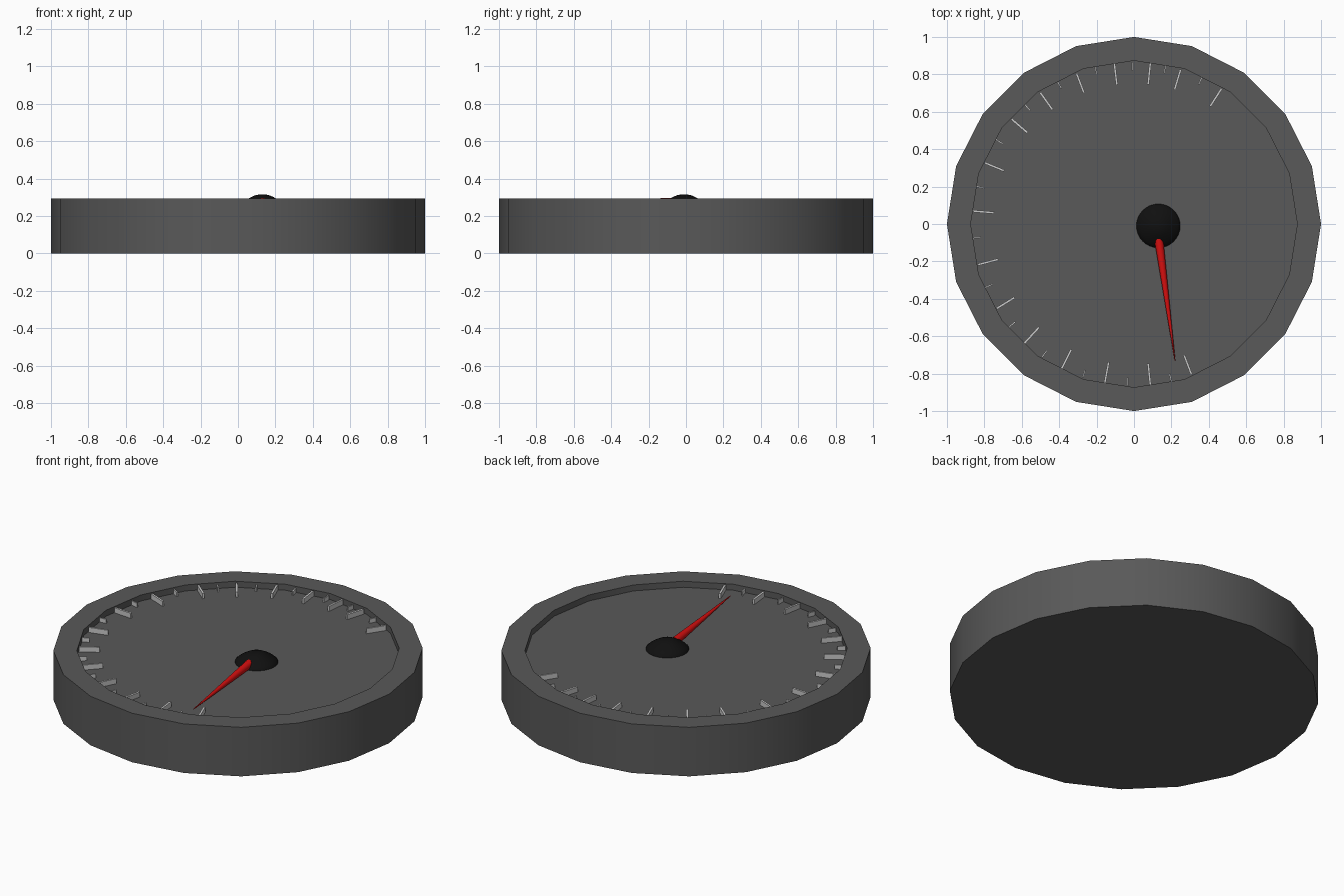
import bpy, bmesh, math
from mathutils import Vector, Matrix

if "Cube" in bpy.data.objects:
    bpy.data.objects.remove(bpy.data.objects["Cube"])

FLOOR = 0.257


def material(name, rgb):
    m = bpy.data.materials.new(name)
    m.diffuse_color = (*rgb, 1)
    m.use_nodes = True
    m.node_tree.nodes["Principled BSDF"].inputs["Base Color"].default_value = m.diffuse_color
    return m


def finish(name, bm, mat=None, smooth=True):
    bmesh.ops.recalc_face_normals(bm, faces=bm.faces)
    me = bpy.data.meshes.new(name)
    bm.to_mesh(me)
    bm.free()
    ob = bpy.data.objects.new(name, me)
    bpy.context.collection.objects.link(ob)
    if mat:
        me.materials.append(mat)
    if smooth:
        bpy.context.view_layer.objects.active = ob
        ob.select_set(True)
        bpy.ops.object.shade_smooth_by_angle(angle=math.radians(35))
        ob.select_set(False)
    return ob


def lathe(name, profile, sides, centre, mat):
    """Revolve (radius, z) points; both ends are capped flat."""
    bm = bmesh.new()
    rings = []
    for r, z in profile:
        rings.append([bm.verts.new((centre[0] + r * math.cos(math.tau * i / sides),
                                    centre[1] + r * math.sin(math.tau * i / sides), z))
                      for i in range(sides)])
    for a, b in zip(rings, rings[1:]):
        for i in range(sides):
            j = (i + 1) % sides
            bm.faces.new((a[i], a[j], b[j], b[i]))
    bm.faces.new(rings[0][::-1])
    bm.faces.new(rings[-1])
    return finish(name, bm, mat)


dark = material("dark_grey", (0.1, 0.1, 0.1))
black = material("black", (0.005, 0.005, 0.005))
red = material("red", (0.7, 0.005, 0.005))

# Twenty-sided housing with raised rim and recessed dial
lathe("housing", [(1, 0), (1, 0.293), (0.873, 0.293), (0.873, FLOOR)], 20, (0, 0), dark)

# Domed hub, off centre
lathe("hub", [(0.118, FLOOR - 0.002), (0.115, 0.263), (0.105, 0.273), (0.092, 0.283),
              (0.075, 0.293), (0.055, 0.304), (0.035, 0.312), (0.012, 0.316)],
      32, (0.13, -0.01), black)

# Tapered needle
base, tip = Vector((0.132, -0.08, 0.273)), Vector((0.219, -0.73, 0.274))
axis = tip - base
bm = bmesh.new()
bmesh.ops.create_cone(bm, cap_ends=True, segments=16, radius1=0.024, radius2=0.002,
                      depth=axis.length,
                      matrix=Matrix.Translation((base + tip) / 2)
                      @ axis.to_track_quat('Z', 'Y').to_matrix().to_4x4())
finish("needle", bm, red)

# Raised scale ticks: long ones at these angles, short ones halfway between
angles = [-69.1, -84.2, -100.4, -116.6, -132.6, -148.4, -165.4, -184.6,
          -202.3, -220.6, -234.5, -249.1, -263, -275.8, -286.8, -302.9]


def ticks(name, degs, inner, outer, width, height):
    bm = bmesh.new()
    for d in degs:
        m = (Matrix.Rotation(math.radians(d), 4, 'Z')
             @ Matrix.Translation(((inner + outer) / 2, 0, FLOOR + height / 2))
             @ Matrix.Diagonal((outer - inner, width, height, 1)))
        bmesh.ops.create_cube(bm, size=1, matrix=m)
    finish(name, bm, smooth=False)


ticks("long_ticks", angles, 0.75, 0.863, 0.012, 0.03)
ticks("short_ticks", [(a + b) / 2 for a, b in zip(angles, angles[1:])],
      0.822, 0.866, 0.008, 0.025)
